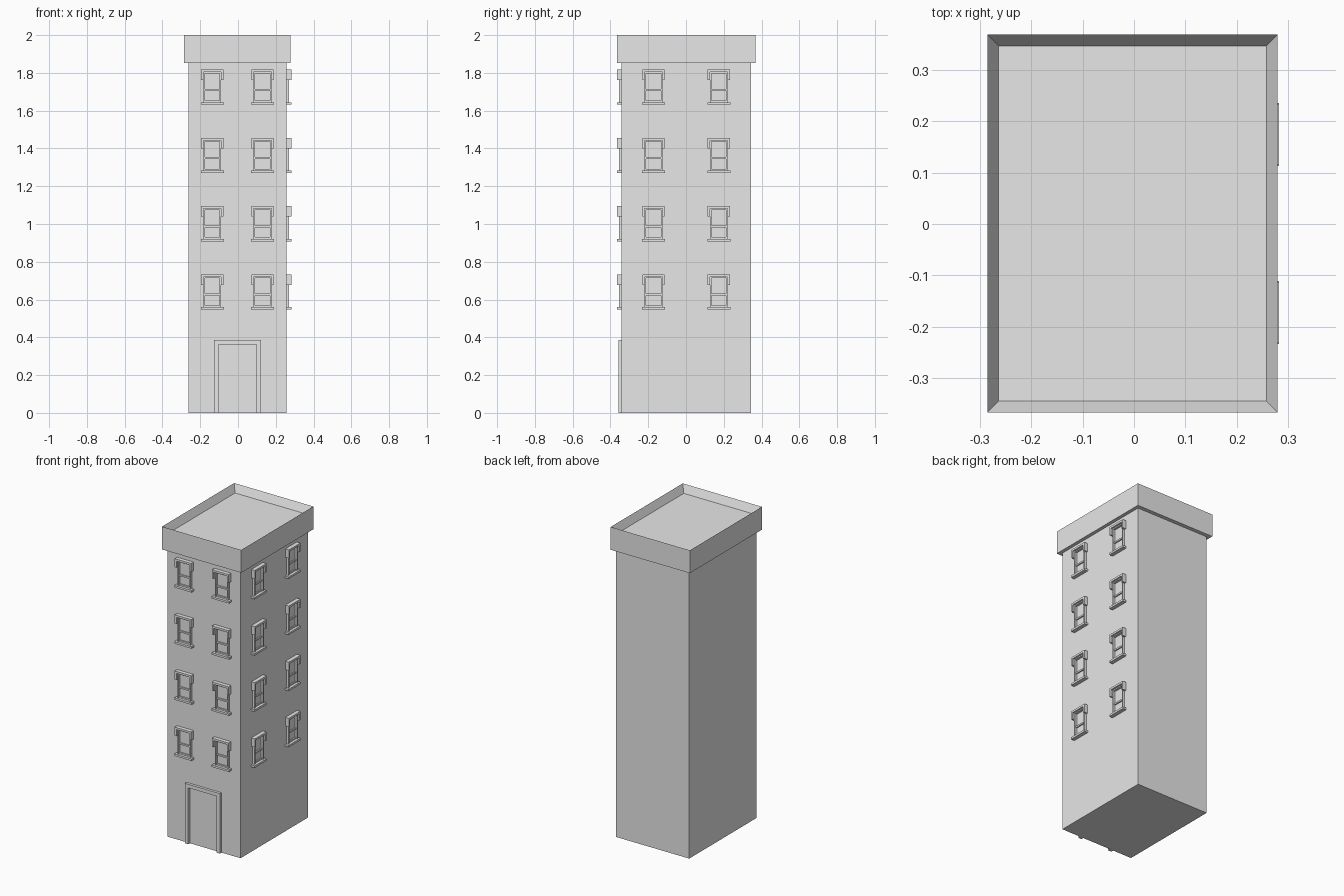
import bpy
import bmesh
from mathutils import Matrix, Vector

cube = bpy.data.objects.get("Cube")
if cube:
    bpy.data.objects.remove(cube, do_unlink=True)

# One plain grey for the whole building
grey = bpy.data.materials.new("light_grey")
grey.use_nodes = True
grey.diffuse_color = (0.8, 0.8, 0.8, 1)
grey.node_tree.nodes["Principled BSDF"].inputs["Base Color"].default_value = grey.diffuse_color

CX, CY = -0.003, 0.001           # building axis
HALF_X, HALF_Y = 0.26, 0.342     # wall half sizes
ROOF_Z, TOP_Z = 1.853, 2.0


def finish(name, bm, matrix=Matrix()):
    bmesh.ops.recalc_face_normals(bm, faces=bm.faces)
    mesh = bpy.data.meshes.new(name)
    bm.to_mesh(mesh)
    bm.free()
    mesh.materials.append(grey)
    obj = bpy.data.objects.new(name, mesh)
    obj.matrix_world = matrix
    bpy.context.scene.collection.objects.link(obj)


def box(bm, x0, x1, y0, y1, z0, z1):
    size = Vector((x1 - x0, y1 - y0, z1 - z0))
    mid = Vector((x0 + x1, y0 + y1, z0 + z1)) / 2
    bmesh.ops.create_cube(bm, size=1, matrix=Matrix.LocRotScale(mid, None, size))


def arch(bm, half, width, z0, z1, band, depth):
    """Upside-down U standing proud of the wall, made from one extruded outline."""
    inner = half - width
    outline = [(-half, z0), (-half, z1), (half, z1), (half, z0),
               (inner, z0), (inner, z1 - band), (-inner, z1 - band), (-inner, z0)]
    face = bm.faces.new([bm.verts.new((x, 0, z)) for x, z in outline])
    ext = bmesh.ops.extrude_face_region(bm, geom=[face])
    moved = [v for v in ext["geom"] if isinstance(v, bmesh.types.BMVert)]
    bmesh.ops.translate(bm, vec=(0, -depth, 0), verts=moved)


# Walls
bm = bmesh.new()
box(bm, CX - HALF_X, CX + HALF_X, CY - HALF_Y, CY + HALF_Y, 0, ROOF_Z)
finish("walls", bm)

# Overhanging parapet with a sunken flat roof
bm = bmesh.new()
box(bm, CX - 0.282, CX + 0.282, CY - 0.367, CY + 0.367, ROOF_Z, TOP_Z)
bm.normal_update()
top = max(bm.faces, key=lambda f: f.calc_center_median().z)
bmesh.ops.inset_region(bm, faces=[top], thickness=0.022, use_boundary=True, use_even_offset=True)
bmesh.ops.translate(bm, vec=(0, 0, -0.05), verts=top.verts[:])
finish("parapet_and_roof", bm)

# Door surround on the front wall
front = Matrix.Translation((CX, CY - HALF_Y, 0))
bm = bmesh.new()
arch(bm, 0.125, 0.024, 0, 0.386, 0.023, 0.017)
finish("door_surround", bm, front)


def window(name, matrix):
    """Sash window; local origin is the wall surface at the sill's underside."""
    bm = bmesh.new()
    arch(bm, 0.059, 0.012, 0.131, 0.186, 0.013, 0.025)      # hood with drops
    box(bm, -0.061, 0.061, -0.025, 0, 0, 0.013)             # sill
    arch(bm, 0.047, 0.008, 0.013, 0.174, 0.008, 0.014)      # frame
    box(bm, -0.039, 0.039, -0.008, 0, 0.074, 0.084)         # meeting rail
    box(bm, -0.039, 0.039, -0.008, 0, 0.013, 0.022)         # bottom rail
    finish(name, bm, matrix)


# Four storeys of paired windows on the front and left walls
left = Matrix.Translation((CX + HALF_X, CY, 0)) @ Matrix.Rotation(1.5707963, 4, "Z")
for storey in range(4):
    z = 0.547 + storey * 0.3615
    for wall_name, wall, offset in (("front", front, 0.133), ("left", left, 0.173)):
        for side in (-1, 1):
            place = wall @ Matrix.Translation((side * offset, 0, z))
            window(f"{wall_name}_window_{storey + 1}_{'a' if side < 0 else 'b'}", place)
